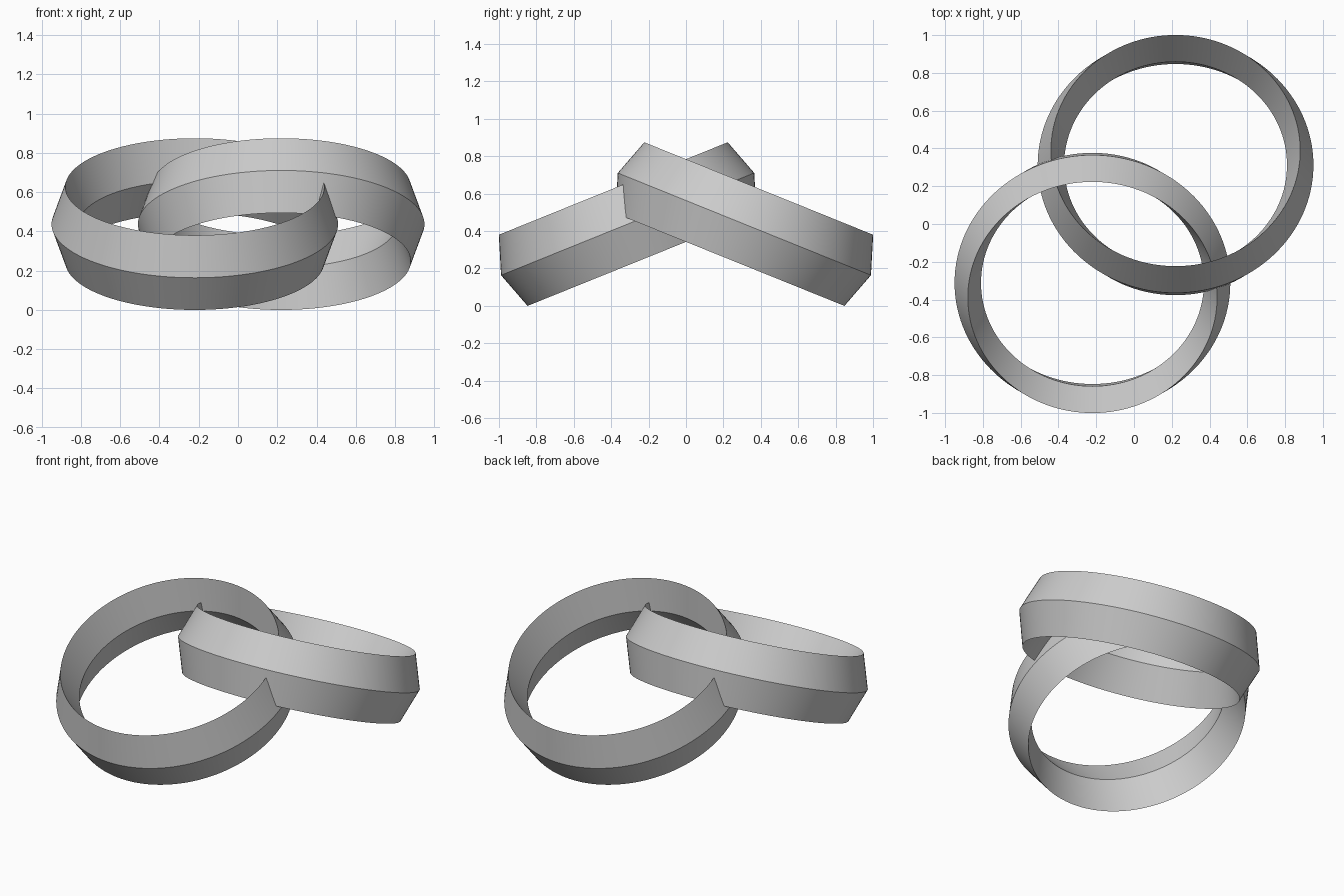
import bpy
import bmesh
from math import sin, cos, pi, radians

cube = bpy.data.objects.get("Cube")
if cube:
    bpy.data.objects.remove(cube, do_unlink=True)

# Single grey finish
grey = bpy.data.materials.new("plain_grey")
grey.use_nodes = True
colour = (0.6, 0.6, 0.6, 1)
grey.diffuse_color = colour
grey.node_tree.nodes["Principled BSDF"].inputs["Base Color"].default_value = colour

SEGMENTS = 128
RADIUS, HALF_WIDTH, HALF_HEIGHT = 0.66, 0.07, 0.205
TILT = radians(22)
CENTRE = (0.22, 0.312, 0.437)


def make_ring(name, side):
    """Solid ring with a tall diamond cross-section, tilted about x."""
    bm = bmesh.new()
    profile = [(RADIUS, -HALF_HEIGHT), (RADIUS + HALF_WIDTH, 0),
               (RADIUS, HALF_HEIGHT), (RADIUS - HALF_WIDTH, 0)]
    loops = []
    for r, z in profile:
        loops.append([bm.verts.new((r * cos(2 * pi * i / SEGMENTS),
                                    r * sin(2 * pi * i / SEGMENTS), z))
                      for i in range(SEGMENTS)])
    for a, b in zip(loops, loops[1:] + loops[:1]):
        for i in range(SEGMENTS):
            j = (i + 1) % SEGMENTS
            bm.faces.new((a[i], a[j], b[j], b[i]))
    mesh = bpy.data.meshes.new(name)
    bm.to_mesh(mesh)
    bm.free()
    mesh.materials.append(grey)
    ring = bpy.data.objects.new(name, mesh)
    bpy.context.collection.objects.link(ring)
    ring.location = (side * CENTRE[0], side * CENTRE[1], CENTRE[2])
    ring.rotation_euler.x = -side * TILT
    # Smooth around the ring, crisp along its four edges
    bpy.ops.object.select_all(action="DESELECT")
    ring.select_set(True)
    bpy.context.view_layer.objects.active = ring
    bpy.ops.object.shade_smooth_by_angle(angle=radians(30))


# Two linked rings leaning against each other
make_ring("left_ring", 1)
make_ring("right_ring", -1)
